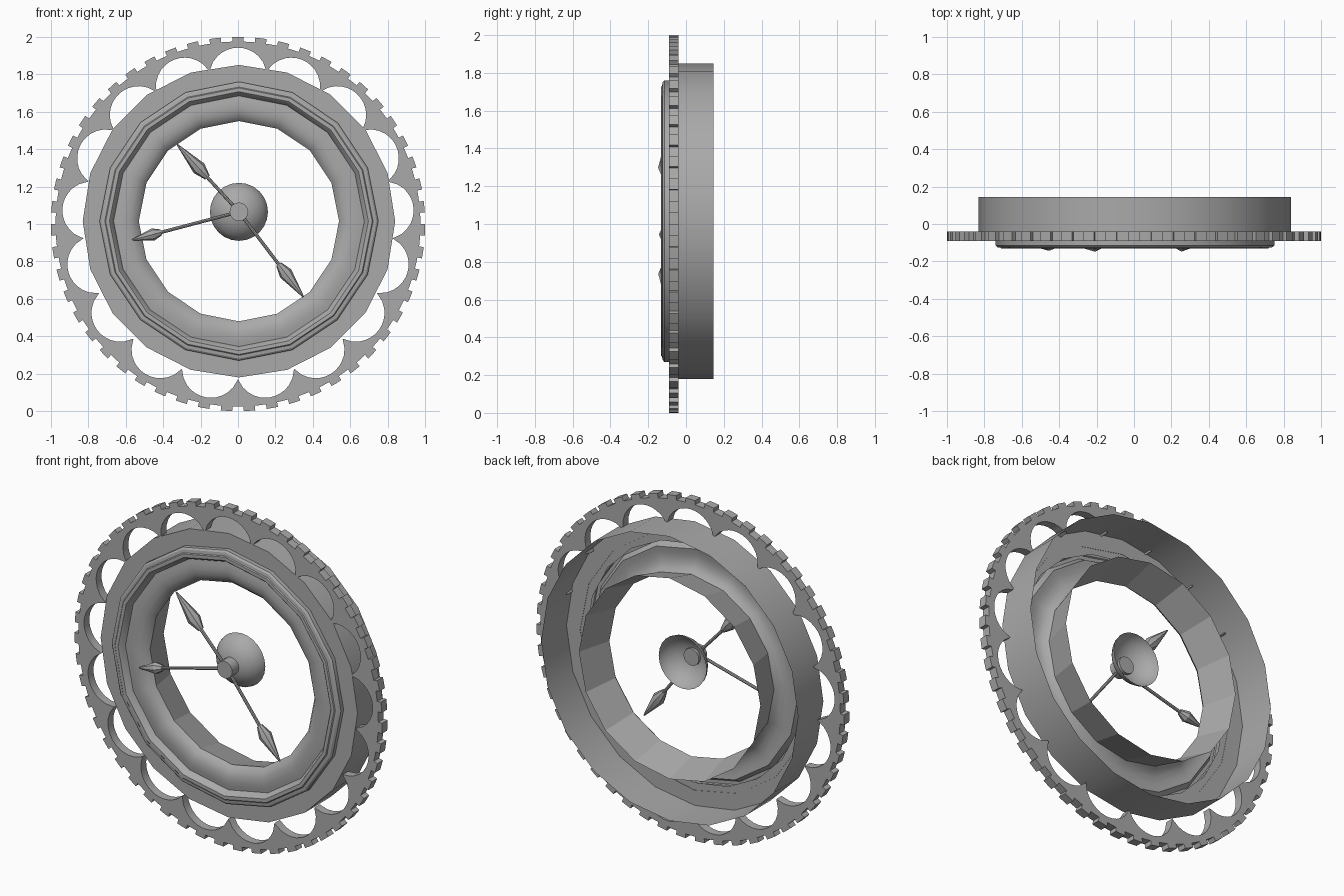
import bpy, bmesh, math
from mathutils import Vector

cube = bpy.data.objects.get("Cube")
if cube:
    bpy.data.objects.remove(cube, do_unlink=True)

grey = bpy.data.materials.new("plain_grey")
grey.use_nodes = True
COLOUR = (0.4, 0.4, 0.4, 1)
grey.diffuse_color = COLOUR
grey.node_tree.nodes["Principled BSDF"].inputs["Base Color"].default_value = COLOUR


def finish(name, bm, location=(0, 0, 0), smooth=True):
    bmesh.ops.remove_doubles(bm, verts=bm.verts, dist=0.0001)
    bmesh.ops.recalc_face_normals(bm, faces=bm.faces)
    mesh = bpy.data.meshes.new(name)
    bm.to_mesh(mesh)
    bm.free()
    mesh.materials.append(grey)
    obj = bpy.data.objects.new(name, mesh)
    bpy.context.collection.objects.link(obj)
    obj.location = location
    if smooth:
        bpy.ops.object.select_all(action='DESELECT')
        obj.select_set(True)
        bpy.context.view_layer.objects.active = obj
        bpy.ops.object.shade_smooth_by_angle(angle=math.radians(30))
    return obj


def polar(radius, y, angle):
    return Vector((radius * math.sin(angle), y, radius * math.cos(angle)))


def lathe(name, profile, sides, location, smooth=True):
    """Revolve (radius, y) points around the y axis."""
    bm = bmesh.new()
    step = math.tau / sides
    for (r0, y0), (r1, y1) in zip(profile, profile[1:]):
        for i in range(sides):
            a, b = i * step, (i + 1) * step
            pts = [polar(r0, y0, a), polar(r1, y1, a)]
            if r1 > 0:
                pts.append(polar(r1, y1, b))
            if r0 > 0:
                pts.append(polar(r0, y0, b))
            bm.faces.new([bm.verts.new(p) for p in pts])
    return finish(name, bm, location, smooth)


# Toothed outer ring with a scalloped inner edge
HOLES, TEETH = 17, 51
FRONT, BACK = -0.09, -0.04
ROOT, TIP = 0.975, 1.0
CELLS = TEETH * 4
HOLE_CENTRE, HOLE_RADIUS = 0.787, 0.155


def scallop(angle):
    pitch = math.tau / HOLES
    phi = (angle + pitch / 2) % pitch - pitch / 2
    side = HOLE_CENTRE * math.sin(phi)
    return HOLE_CENTRE * math.cos(phi) + math.sqrt(HOLE_RADIUS ** 2 - side ** 2)


bm = bmesh.new()
for i in range(CELLS):
    a, b = ((i + k) * math.tau / CELLS for k in (0, 1))
    bands = [(scallop(a), scallop(b), ROOT, ROOT)]
    if i % 4 in (0, 3):
        bands.append((ROOT, ROOT, TIP, TIP))
    for ia, ib, oa, ob in bands:
        corners = (polar(ia, FRONT, a), polar(oa, FRONT, a),
                   polar(ob, FRONT, b), polar(ib, FRONT, b))
        bm.faces.new([bm.verts.new(p) for p in corners])
bmesh.ops.remove_doubles(bm, verts=bm.verts, dist=0.0001)
region = bmesh.ops.extrude_face_region(bm, geom=bm.faces[:], use_keep_orig=True)
moved = [g for g in region["geom"] if isinstance(g, bmesh.types.BMVert)]
bmesh.ops.translate(bm, verts=moved, vec=(0, BACK - FRONT, 0))
finish("toothed_ring", bm, (0, 0, 1))

# Case, bezel and inner sleeve
MIDDLE = (0.005, 0, 1.015)
lathe("case", [(0.835, 0.145), (0.835, -0.09), (0.70, -0.09)], 20, MIDDLE)
lathe("bezel", [(0.745, -0.088), (0.745, -0.115), (0.735, -0.124), (0.717, -0.127),
                (0.712, -0.132), (0.692, -0.132), (0.685, -0.125), (0.67, -0.095),
                (0.65, -0.098), (0.62, -0.102), (0.585, -0.097), (0.555, -0.084),
                (0.535, -0.06)], 16, MIDDLE)
lathe("inner_sleeve", [(0.535, -0.06), (0.59, 0.145)], 16, MIDDLE, smooth=False)

# Hub
HUB = Vector((0.005, 0, 1.065))
lathe("hub_dome", [(0.155, 0.025), (0.15, 0.005), (0.13, -0.025), (0.1, -0.05),
                   (0.065, -0.068), (0.03, -0.075)], 24, HUB)
lathe("hub_pin", [(0, -0.055), (0.05, -0.055), (0.05, -0.132), (0, -0.132)], 16, HUB)

# Hands: thin rod with a long pointed head
HAND_Y = -0.11
HANDS = {"short_hand": (-0.325, 1.425, 0.24, 0.038),
         "middle_hand": (-0.565, 0.915, 0.16, 0.033),
         "long_hand": (0.35, 0.61, 0.22, 0.037)}
for name, (x, z, head, width) in HANDS.items():
    reach = Vector((x, 0, z)) - HUB
    end = reach.length
    profile = [(0, 0), (0.009, 0), (0.009, end - head), (0.016, end - head),
               (width, end - head * 0.72), (0.004, end), (0, end)]
    hand = lathe(name, profile, 8, HUB + Vector((0, HAND_Y, 0)))
    hand.rotation_mode = 'QUATERNION'
    hand.rotation_quaternion = reach.to_track_quat('Y', 'Z')
